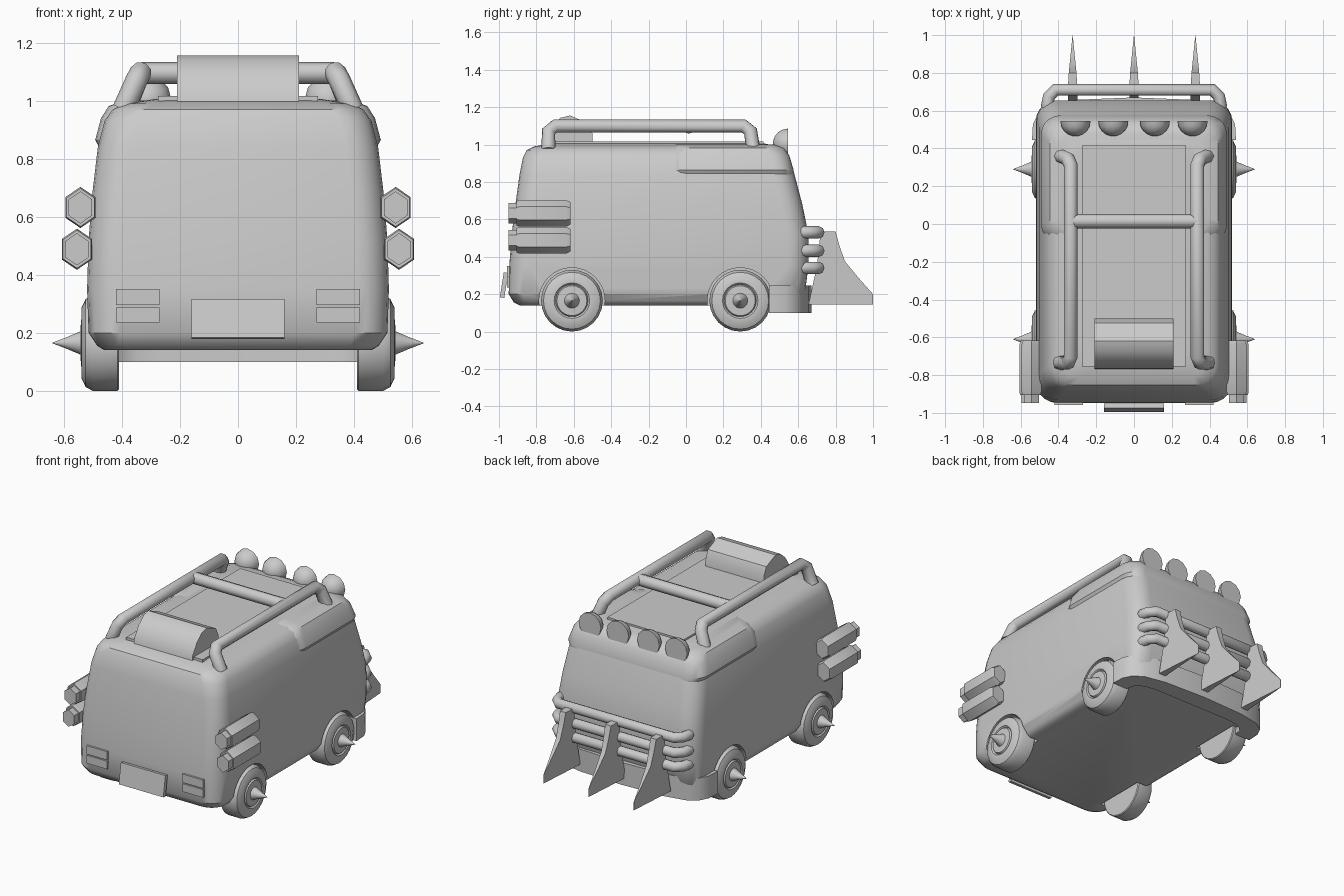
import bpy, bmesh, math
from mathutils import Vector, Matrix

if "Cube" in bpy.data.objects:
    bpy.data.objects.remove(bpy.data.objects["Cube"])


def finish(name, bm, angle=35):
    bmesh.ops.remove_doubles(bm, verts=bm.verts, dist=1e-5)
    bmesh.ops.recalc_face_normals(bm, faces=bm.faces)
    me = bpy.data.meshes.new(name)
    bm.to_mesh(me)
    bm.free()
    ob = bpy.data.objects.new(name, me)
    bpy.context.collection.objects.link(ob)
    smooth(me, angle)
    return ob


def smooth(me, angle):
    for p in me.polygons:
        p.use_smooth = True
    me.set_sharp_from_angle(angle=math.radians(angle))


def loft(name, rings, angle=35, closed=True):
    bm = bmesh.new()
    vs = [[bm.verts.new(p) for p in r] for r in rings]
    n = len(vs[0])
    for a, b in zip(vs, vs[1:]):
        for i in range(n):
            j = (i + 1) % n
            bm.faces.new((a[i], a[j], b[j], b[i]))
    bm.faces.new(vs[0])
    bm.faces.new(vs[-1])
    return finish(name, bm, angle)


def rounded_ring(z, hx, y0, y1, r, seg=5):
    pts = []
    for k, (cx, cy) in enumerate([(hx - r, y1 - r), (r - hx, y1 - r), (r - hx, y0 + r), (hx - r, y0 + r)]):
        for i in range(seg + 1):
            a = math.pi / 2 * (k + i / seg)
            pts.append((cx + r * math.cos(a), cy + r * math.sin(a), z))
    return pts


def lathe_x(name, profile, s, y, z, n=24):
    # revolve (x, radius) pairs about an axis along x
    return loft(name, [[(s * x, y + r * math.cos(2 * math.pi * i / n), z + r * math.sin(2 * math.pi * i / n))
                        for i in range(n)] for x, r in profile])


def extrude(name, pts, d, angle=35):
    # close a ring of points and its copy shifted by d
    return loft(name, [pts, [tuple(Vector(p) + Vector(d)) for p in pts]], angle)


def box(name, c, size, tilt=0):
    bm = bmesh.new()
    m = Matrix.Translation(c) @ Matrix.Rotation(tilt, 4, 'X') @ Matrix.Diagonal((*size, 1))
    bmesh.ops.create_cube(bm, size=1, matrix=m)
    return finish(name, bm)


def tube(name, pts, r):
    cu = bpy.data.curves.new(name, 'CURVE')
    cu.dimensions = '3D'
    cu.bevel_depth, cu.bevel_resolution, cu.use_fill_caps = r, 2, True
    sp = cu.splines.new('POLY')
    sp.points.add(len(pts) - 1)
    for p, c in zip(sp.points, pts):
        p.co = (*c, 1)
    sp.use_smooth = True
    ob = bpy.data.objects.new(name, cu)
    bpy.context.collection.objects.link(ob)
    return ob


# van body: rounded outlines stacked upward
levels = [(.14, .46, -.89, .57, .09), (.155, .485, -.92, .60, .1), (.2, .515, -.948, .635, .11),
          (.35, .52, -.945, .655, .11), (.52, .515, -.932, .655, .11), (.68, .502, -.912, .622, .11),
          (.84, .483, -.89, .58, .11), (.93, .46, -.872, .553, .11), (.97, .432, -.852, .53, .11),
          (.99, .39, -.81, .495, .1), (1.005, .29, -.73, .42, .09), (1.012, .15, -.6, .3, .08)]
body = loft('van_body', [rounded_ring(*l) for l in levels])

# wheel arches cut out of the body
cutters = []
for s in (-1, 1):
    for y in (-.61, .29):
        c = lathe_x('arch_cutter', [(.395, .176), (.6, .176)], s, y, .165, 32)
        c.hide_render = True
        cutters.append(c)
        m = body.modifiers.new('arch', 'BOOLEAN')
        m.operation, m.object, m.solver = 'DIFFERENCE', c, 'EXACT'
dg = bpy.context.evaluated_depsgraph_get()
cut_mesh = bpy.data.meshes.new_from_object(body.evaluated_get(dg))
body.modifiers.clear()
body.data = cut_mesh
smooth(cut_mesh, 35)
for c in cutters:
    bpy.data.objects.remove(c)

# wider shoulder shell over the cab, and flat roof panel
loft('cab_shoulder', [rounded_ring(*l) for l in
     [(.838, .478, -.1, .578, .1), (.865, .492, -.1, .575, .1), (.94, .472, -.1, .553, .1),
      (.982, .445, -.08, .525, .1), (1.0, .39, -.06, .48, .09)]])
box('roof_panel', (0, -.17, 1.0), (.55, 1.17, .033))

# wheels with hub spikes
wheel = [(.41, .09), (.41, .16), (.415, .165), (.5, .165), (.525, .152), (.54, .12), (.54, .095), (.53, .086),
         (.541, .08), (.543, .04), (.59, .02), (.64, .001)]
for s in (-1, 1):
    for y in (-.61, .29):
        lathe_x('wheel', wheel, s, y, .165)

# hexagonal side canisters with smaller tips
for s in (-1, 1):
    for x, z in ((.543, .632), (.555, .488)):
        rings = [[(s * x + k * .052 * math.sin(math.pi / 3 * i) / .866, y, z + k * .071 * math.cos(math.pi / 3 * i))
                  for i in range(6)]
                 for y, k in ((-.948, .78), (-.905, .78), (-.905, .92), (-.89, 1), (-.64, 1), (-.618, .85))]
        loft('side_exhaust', rings, 40)

# front lamps and tilted plate
for s in (-1, 1):
    for z, h in ((.323, .055), (.262, .052)):
        box('front_lamp', (s * .345, -.945, z), (.15, .025, h))
box('front_plate', (0, -.973, .248), (.32, .024, .135), math.radians(-9))

# roof rails, crossbar and roof unit
for s in (-1, 1):
    tube('roof_rail', [(s * .395, -.735, .97), (s * .35, -.735, 1.07), (s * .335, -.70, 1.098),
                       (s * .335, .31, 1.098), (s * .35, .345, 1.07), (s * .39, .36, .97)], .038)
tube('roof_crossbar', [(-.33, .015, 1.095), (.33, .015, 1.095)], .038)
unit = [(-.77, .97), (-.765, 1.03), (-.72, 1.1), (-.67, 1.143), (-.62, 1.155), (-.525, 1.115), (-.5, 1.06), (-.5, .97)]
extrude('roof_unit', [(-.21, y, z) for y, z in unit], (.42, 0, 0))

# domed roof lamps, flat lens towards +y
for x in (-.31, -.11, .11, .31):
    n, r = 12, .08
    rings = [[(x + r * math.cos(t) * math.cos(2 * math.pi * i / n), .545 - r * math.sin(t),
               1.005 + r * math.cos(t) * math.sin(2 * math.pi * i / n)) for i in range(n)]
             for t in (0, .35, .7, 1.05, 1.35, 1.54)]
    loft('roof_lamp', rings)

# bull bar tubes
for z, y0 in ((.53, .6), (.432, .6), (.34, .57)):
    tube('bull_bar', [(-.44, y0 - .02, z), (-.46, y0 + .03, z), (-.45, .675, z), (-.415, .71, z), (.415, .71, z),
                      (.45, .675, z), (.46, y0 + .03, z), (.44, y0 - .02, z)], .033)

# tapered ram spikes
ram = [(.655, .145), (1.0, .145), (1.0, .2), (.92, .29), (.85, .375), (.82, .46), (.80, .535), (.72, .535), (.70, .35)]
for x in (-.325, 0, .325):
    half = [min(.025, .025 * (1.005 - y) / .25) for y, z in ram]
    loft('ram_spike', [[(x + s * h, y, z) for h, (y, z) in zip(half, ram)] for s in (-1, 1)])

# wrap-around lower bumper
outer = [(.54, .445), (.535, .53), (.505, .59), (.44, .63), (.3, .658)]
inner = [(.43, .445), (.42, .5), (.39, .525), (.35, .54), (.28, .55)]
right = lambda pts: [(x, y, .1) for x, y in pts]
left = lambda pts: [(-x, y, .1) for x, y in reversed(pts)]
loop = right(outer) + [(0, .67, .1)] + left(outer) + right([(-x, y) for x, y in inner]) + [
    (x, y, .1) for x, y in reversed(inner)]
extrude('lower_bumper', loop, (0, 0, .145))
